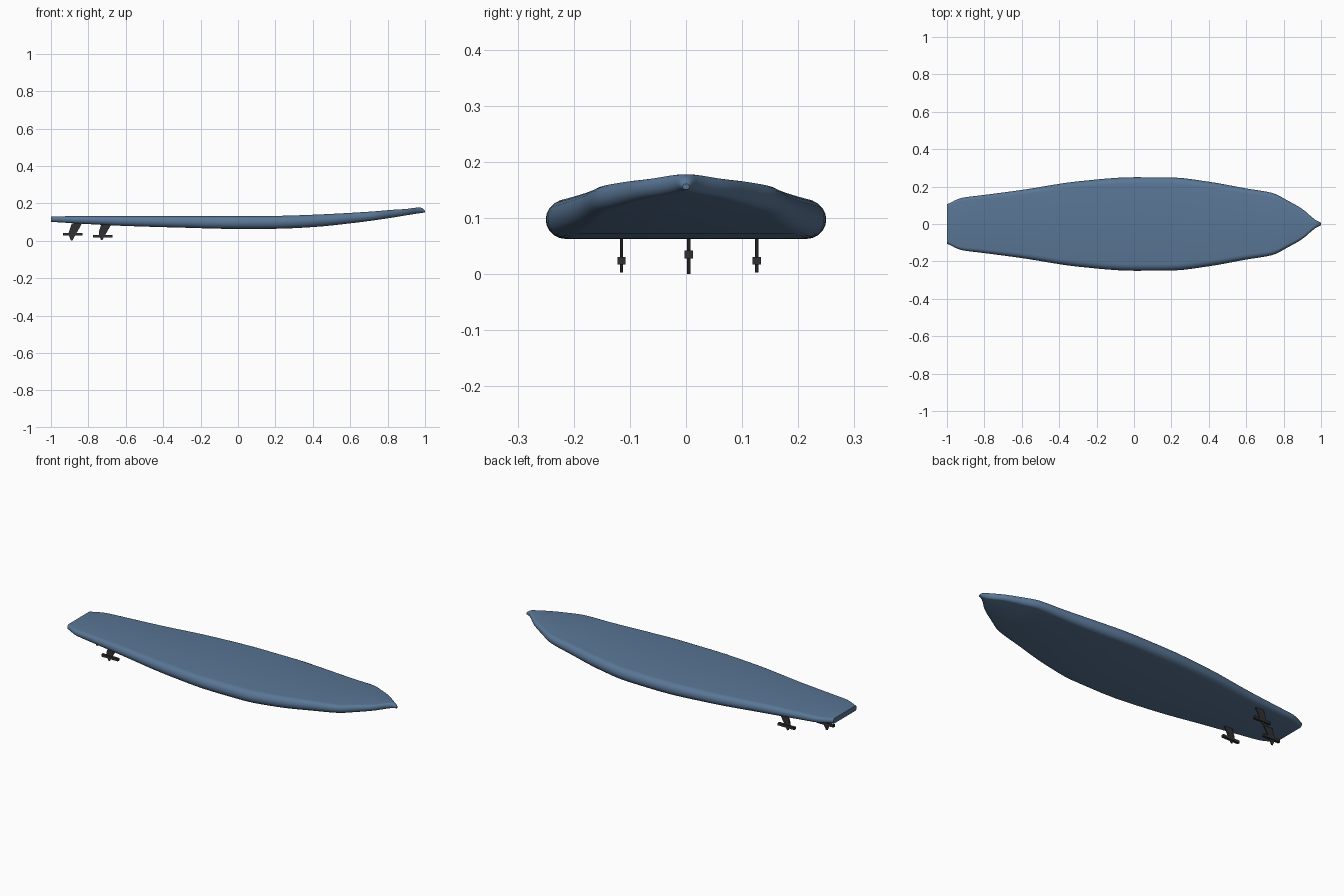
import bpy, bmesh, math

if "Cube" in bpy.data.objects:
    bpy.data.objects.remove(bpy.data.objects["Cube"])


def material(name, rgb):
    m = bpy.data.materials.new(name)
    m.diffuse_color = (*rgb, 1)
    m.use_nodes = True
    m.node_tree.nodes["Principled BSDF"].inputs["Base Color"].default_value = m.diffuse_color
    return m


def add_object(name, bm, mat):
    bmesh.ops.recalc_face_normals(bm, faces=bm.faces)
    me = bpy.data.meshes.new(name)
    bm.to_mesh(me)
    bm.free()
    ob = bpy.data.objects.new(name, me)
    bpy.context.collection.objects.link(ob)
    me.materials.append(mat)
    return ob


def smooth(ob, angle):
    bpy.ops.object.select_all(action='DESELECT')
    ob.select_set(True)
    bpy.context.view_layer.objects.active = ob
    bpy.ops.object.shade_smooth_by_angle(angle=math.radians(angle))


blue = material("board_blue", (0.10, 0.18, 0.30))
dark = material("fin_dark", (0.03, 0.03, 0.035))

# Board stations: x, half width, bottom z, top z
STATIONS = [
    (-1.00, 0.105, 0.101, 0.130), (-0.92, 0.140, 0.096, 0.131),
    (-0.82, 0.153, 0.090, 0.132), (-0.60, 0.182, 0.079, 0.132),
    (-0.30, 0.228, 0.070, 0.132), (0.00, 0.250, 0.063, 0.132),
    (0.20, 0.249, 0.064, 0.133), (0.40, 0.226, 0.073, 0.139),
    (0.60, 0.190, 0.093, 0.149), (0.74, 0.166, 0.111, 0.158),
    (0.82, 0.126, 0.123, 0.165), (0.90, 0.080, 0.136, 0.170),
    (0.97, 0.022, 0.147, 0.178), (0.985, 0.014, 0.149, 0.174),
    (1.00, 0.006, 0.151, 0.161),
]


def section(x, w, lo, hi, n=10):
    """Flat deck and bottom joined by round rails."""
    r = (hi - lo) / 2
    rx = min(r, w)
    pts = []
    for side in (1, -1):
        for i in range(n + 1):
            a = side * (-math.pi / 2 + math.pi * i / n)
            y = side * (w - rx + rx * math.cos(a))
            pts.append((x, y, lo + r + r * math.sin(a)))
    return pts


def spline(p0, p1, p2, p3, t):
    """Smooth curve over unevenly spaced stations."""
    h = p2[0] - p1[0]
    out = [p1[0] + h * t]
    for k in (1, 2, 3):
        s0, s, s1 = [(b[k] - a[k]) / max(b[0] - a[0], 1e-6)
                     for a, b in ((p0, p1), (p1, p2), (p2, p3))]
        m1 = 2 * s0 * s / (s0 + s) if s0 * s > 0 else 0
        m2 = 2 * s * s1 / (s + s1) if s * s1 > 0 else 0
        out.append((2*t**3 - 3*t**2 + 1) * p1[k] + (t**3 - 2*t**2 + t) * h * m1
                   + (3*t**2 - 2*t**3) * p2[k] + (t**3 - t**2) * h * m2)
    return out


def extend(a, b):
    return [2 * u - v for u, v in zip(a, b)]


# Board body
path = [extend(STATIONS[0], STATIONS[1])] + STATIONS + [extend(STATIONS[-1], STATIONS[-2])]
bm = bmesh.new()
rings = []
for i in range(1, len(path) - 2):
    for t in (0, 0.25, 0.5, 0.75):
        rings.append([bm.verts.new(p) for p in section(*spline(*path[i-1:i+3], t))])
rings.append([bm.verts.new(p) for p in section(*STATIONS[-1])])
for a, b in zip(rings, rings[1:]):
    for i in range(len(a)):
        j = (i + 1) % len(a)
        bm.faces.new((a[i], a[j], b[j], b[i]))
bm.faces.new(rings[0])
bm.faces.new(rings[-1])
smooth(add_object("board", bm, blue), 40)


# Fins: swept blade plus a crossbar
BLADE = [(0.045, 0.095), (-0.010, 0.095), (-0.025, 0.045), (-0.034, 0.030),
         (-0.010, 0.020), (-0.005, 0.002), (0.008, 0.020), (0.026, 0.050)]
BLADE = [(0.048, 0.092), (-0.006, 0.092), (-0.022, 0.045), (-0.022, 0.030),
         (-0.010, 0.000), (-0.003, 0.000), (0.012, 0.028), (0.024, 0.048)]


def fin(name, x, y, z, bar_z):
    bm = bmesh.new()
    face = bm.faces.new([bm.verts.new((x + px, y - 0.003, z + pz)) for px, pz in BLADE])
    new = bmesh.ops.extrude_face_region(bm, geom=[face])["geom"]
    bmesh.ops.translate(bm, vec=(0, 0.006, 0),
                        verts=[v for v in new if isinstance(v, bmesh.types.BMVert)])
    add_object(name + "_blade", bm, dark)
    bm = bmesh.new()
    bmesh.ops.create_cube(bm, size=1)
    for v in bm.verts:
        v.co = (x + v.co.x * 0.104, y + v.co.y * 0.015, bar_z + v.co.z * 0.014)
    add_object(name + "_crossbar", bm, dark)


fin("centre_fin", -0.883, 0.005, 0.0, 0.035)
for name, y in (("left_fin", 0.126), ("right_fin", -0.115)):
    fin(name, -0.722, y, 0.003, 0.024)
